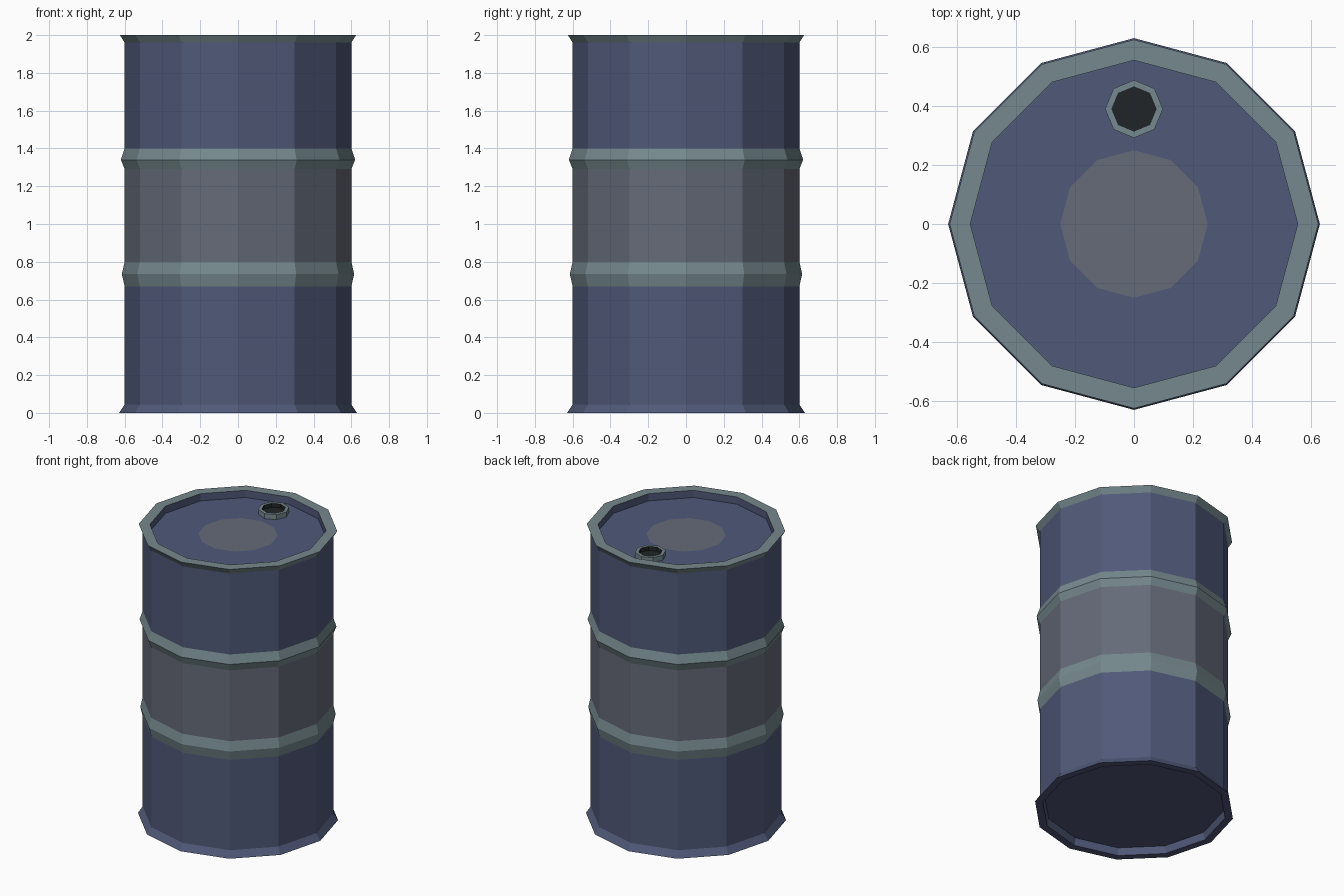
import bpy, bmesh, math

if "Cube" in bpy.data.objects:
    bpy.data.objects.remove(bpy.data.objects["Cube"])

def material(name, rgb):
    m = bpy.data.materials.new(name)
    m.diffuse_color = (*rgb, 1)
    m.use_nodes = True
    m.node_tree.nodes["Principled BSDF"].inputs["Base Color"].default_value = m.diffuse_color
    return m

BLUE = material("blue_paint", (0.08, 0.10, 0.19))
GREY = material("faded_paint", (0.13, 0.145, 0.19))
TEAL = material("worn_edge", (0.18, 0.25, 0.27))
DARK = material("dark_hole", (0.015, 0.018, 0.02))
MATS = [BLUE, GREY, TEAL, DARK]

def lathe(name, profile, sides, centre=(0, 0)):
    """Spin (radius, z, material of the band that follows) points; r = 0 is a pole."""
    bm = bmesh.new()
    rings = []
    for r, z, _ in profile:
        n = sides if r > 0 else 1
        rings.append([bm.verts.new((centre[0] + r * math.cos(2 * math.pi * i / sides),
                                    centre[1] + r * math.sin(2 * math.pi * i / sides), z))
                      for i in range(n)])
    for a, b, point in zip(rings, rings[1:], profile):
        for i in range(sides):
            j = (i + 1) % sides
            quad = [a[i % len(a)], a[j % len(a)], b[j % len(b)], b[i % len(b)]]
            f = bm.faces.new(list(dict.fromkeys(quad)))
            f.material_index = MATS.index(point[2])
    bmesh.ops.recalc_face_normals(bm, faces=bm.faces)
    mesh = bpy.data.meshes.new(name)
    bm.to_mesh(mesh)
    bm.free()
    for m in MATS:
        mesh.materials.append(m)
    ob = bpy.data.objects.new(name, mesh)
    bpy.context.collection.objects.link(ob)
    return ob

# Drum shell: recessed base, flange, two ribs, top lip, recessed lid
lathe("drum_body", [
    (0, 0.05, BLUE), (0.57, 0.05, BLUE), (0.58, 0, BLUE),
    (0.63, 0, BLUE), (0.60, 0.045, BLUE),
    (0.60, 0.67, TEAL), (0.615, 0.735, TEAL), (0.60, 0.80, GREY),
    (0.60, 1.29, TEAL), (0.62, 1.34, TEAL), (0.60, 1.40, BLUE),
    (0.60, 1.96, TEAL), (0.625, 2.0, TEAL), (0.555, 2.0, BLUE),
    (0.555, 1.95, BLUE), (0.25, 1.95, GREY), (0, 1.95, GREY),
], 12)

# Octagonal filler neck with a dark opening
lathe("filler_neck", [
    (0.098, 1.95, TEAL), (0.098, 1.985, TEAL), (0.075, 1.985, DARK),
    (0.075, 1.957, DARK), (0, 1.957, DARK),
], 8, (0, 0.39))
